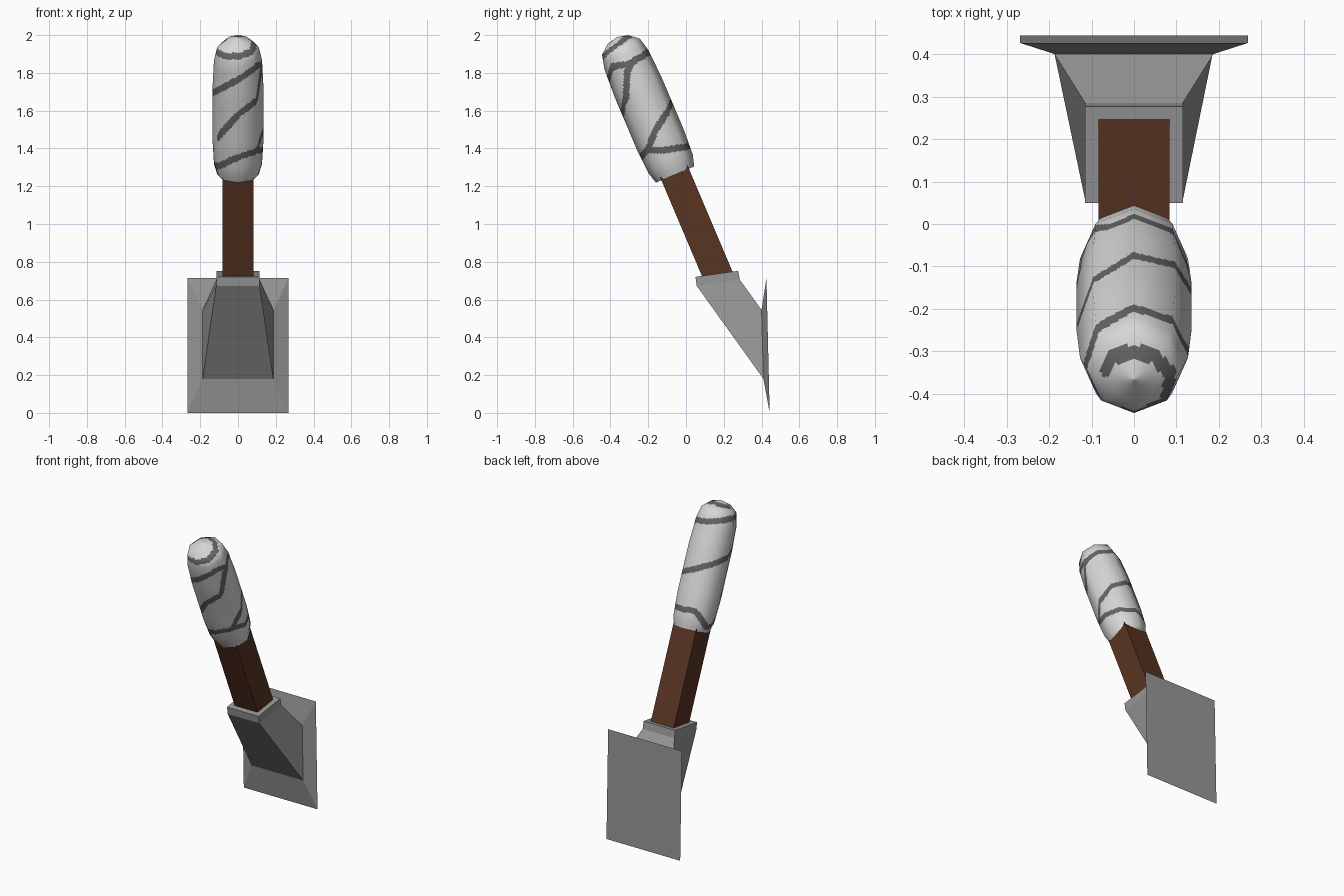
import bpy, math
from mathutils import Vector
from mathutils.kdtree import KDTree

if "Cube" in bpy.data.objects:
    bpy.data.objects.remove(bpy.data.objects["Cube"])


def material(name, rgb):
    m = bpy.data.materials.new(name)
    m.diffuse_color = (*rgb, 1)
    m.use_nodes = True
    m.node_tree.nodes["Principled BSDF"].inputs["Base Color"].default_value = m.diffuse_color
    return m


STEEL = material("steel grey", (0.31, 0.31, 0.31))
WOOD = material("dark wood", (0.10, 0.035, 0.016))
CLOTH = material("pale cloth", (0.68, 0.68, 0.68))
SEAM = material("wrap seam grey", (0.13, 0.13, 0.13))


def add_mesh(name, verts, faces, *mats):
    me = bpy.data.meshes.new(name)
    me.from_pydata([tuple(v) for v in verts], [], faces)
    for m in mats:
        me.materials.append(m)
    ob = bpy.data.objects.new(name, me)
    bpy.context.collection.objects.link(ob)
    return ob


def loft(name, rings, mat):
    """Skin equal-sized vertex rings and cap both ends."""
    n = len(rings[0])
    verts = [v for r in rings for v in r]
    faces = [(k * n + i, k * n + (i + 1) % n, (k + 1) * n + (i + 1) % n, (k + 1) * n + i)
             for k in range(len(rings) - 1) for i in range(n)]
    faces += [tuple(range(n))[::-1], tuple(range((len(rings) - 1) * n, len(rings) * n))]
    return add_mesh(name, verts, faces, mat)


# Head: striking plate, tapering neck and collar (half width, front y/z, back y/z)
sections = [(0.268, 0.443, 0.0, 0.426, 0.715),
            (0.187, 0.410, 0.18, 0.400, 0.545),
            (0.115, 0.057, 0.672, 0.285, 0.705),
            (0.115, 0.050, 0.720, 0.276, 0.752)]
loft("head", [[(-w, y0, z0), (w, y0, z0), (w, y1, z1), (-w, y1, z1)]
              for w, y0, z0, y1, z1 in sections], STEEL)

# Tilted handle frame: axis origin at the lower end of the grip
ORIGIN = Vector((0, -0.0575, 1.262))
AXIS = Vector((0, -0.39, 0.92)).normalized()
SIDE = Vector((1, 0, 0))
FRONT = Vector((0, -AXIS.z, AXIS.y))

# Square wooden shaft
loft("shaft", [[ORIGIN + AXIS * s + SIDE * (0.083 * a) + FRONT * (0.079 * b)
                for a, b in ((-1, 1), (1, 1), (1, -1), (-1, -1))]
               for s in (-0.62, 0.3)], WOOD)

# Eight-sided wrapped grip: (distance along axis, radius)
PROFILE = [(0, 0.110), (0.06, 0.127), (0.2, 0.135), (0.5, 0.135), (0.66, 0.127),
           (0.735, 0.109), (0.776, 0.06), (0.79, 0.001)]


def radius(s):
    s = min(max(s, 0), 0.79)
    for (s0, r0), (s1, r1) in zip(PROFILE, PROFILE[1:]):
        if s <= s1:
            return r0 + (r1 - r0) * (s - s0) / (s1 - s0)


def radial(a):
    return FRONT * math.cos(a) + SIDE * math.sin(a)


def surface(s, a):
    q = math.pi / 8
    octagon = math.cos(q) / math.cos(a % (2 * q) - q)
    return ORIGIN + AXIS * s + radial(a) * radius(s) * octagon


N = 96
rows = []
for (s0, _), (s1, _) in zip(PROFILE, PROFILE[1:]):
    steps = max(5, round((s1 - s0) / 0.007))
    rows += [s0 + (s1 - s0) * k / steps for k in range(steps)]
rows.append(0.79)
angles = [2 * math.pi * i / N for i in range(N)]
grip = loft("grip", [[surface(s, a) for a in angles] for s in rows], CLOTH)
grip.data.materials.append(SEAM)

# Wrap seams: paths of (angle in degrees from the front, distance along axis)
SEAMS = [
    [(-150, 0.12), (-100, 0.035), (-50, 0.085), (0, 0.155), (50, 0.175), (90, 0.14),
     (150, 0.11), (210, 0.12)],
    [(50, 0.175), (90, 0.26), (140, 0.33), (180, 0.36), (270, 0.47), (300, 0.51),
     (360, 0.60), (410, 0.655), (450, 0.635), (540, 0.655), (630, 0.71), (720, 0.725),
     (780, 0.745), (840, 0.765), (900, 0.772), (980, 0.765)],
    [(-55, 0.24), (0, 0.40), (50, 0.47), (80, 0.60), (100, 0.635)],
]
points = []
for path in SEAMS:
    for (a0, s0), (a1, s1) in zip(path, path[1:]):
        for k in range(40):
            t = k / 40
            points.append(surface(s0 + (s1 - s0) * t, math.radians(a0 + (a1 - a0) * t)))
tree = KDTree(len(points))
for i, p in enumerate(points):
    tree.insert(p, i)
tree.balance()
for f in grip.data.polygons:
    f.use_smooth = True
    if len(f.vertices) == 4 and tree.find(f.center)[2] < 0.018:
        f.material_index = 1

# Soft rounded shading over the eight-sided grip
normals = []
for s in rows:
    lo, hi = max(s - 0.04, 0), min(s + 0.04, 0.79)
    slope = (radius(hi) - radius(lo)) / (hi - lo)
    normals += [(radial(a) - AXIS * slope).normalized() for a in angles]
grip.data.normals_split_custom_set_from_vertices([tuple(n) for n in normals])
